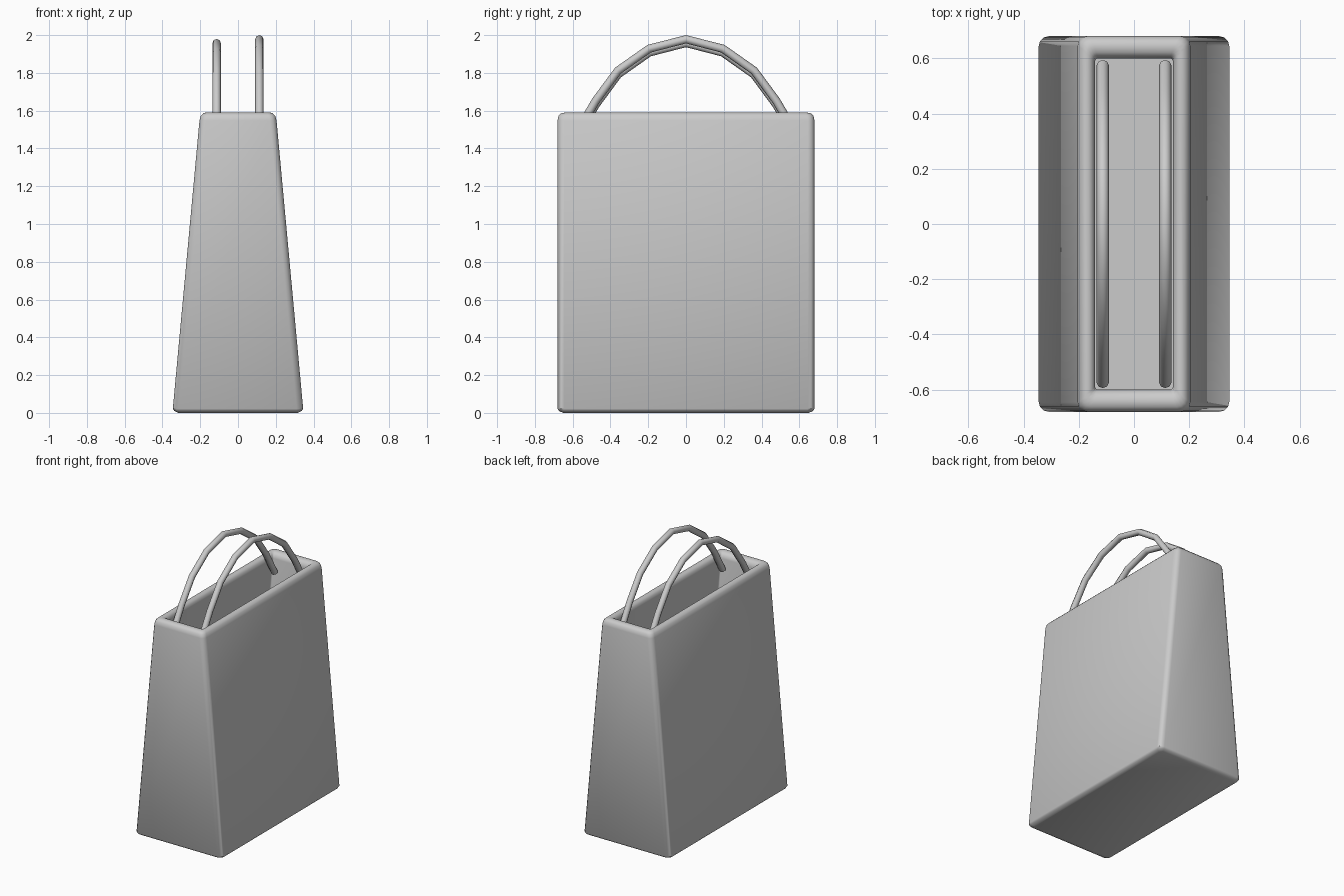
import bpy, bmesh, math

if "Cube" in bpy.data.objects:
    bpy.data.objects.remove(bpy.data.objects["Cube"])


def rounded_ring(bm, hx, hy, r, z, seg=3):
    """Ring of vertices: rectangle with rounded corners."""
    ring = []
    for i, (sx, sy) in enumerate([(1, 1), (-1, 1), (-1, -1), (1, -1)]):
        for k in range(seg + 1):
            a = math.pi / 2 * (i + k / seg)
            ring.append(bm.verts.new((sx * (hx - r) + r * math.cos(a),
                                      sy * (hy - r) + r * math.sin(a), z)))
    return ring


def shade(obj, angle=40):
    bpy.ops.object.select_all(action='DESELECT')
    obj.select_set(True)
    bpy.context.view_layer.objects.active = obj
    bpy.ops.object.shade_smooth_by_angle(angle=math.radians(angle))


# Tapered hollow bag: outside wall, rolled rim, inside wall, floor
profile = [  # half x, half y, corner radius, z
    (0.315, 0.650, 0.020, 0.005),
    (0.337, 0.672, 0.030, 0.010),
    (0.345, 0.680, 0.035, 0.022),
    (0.204, 0.680, 0.035, 1.548),
    (0.197, 0.675, 0.034, 1.573),
    (0.184, 0.662, 0.030, 1.586),
    (0.170, 0.642, 0.025, 1.590),
    (0.156, 0.622, 0.018, 1.585),
    (0.145, 0.606, 0.012, 1.572),
    (0.141, 0.600, 0.010, 1.548),
    (0.270, 0.600, 0.010, 0.090),
]
bm = bmesh.new()
rings = [rounded_ring(bm, *p) for p in profile]
for lo, hi in zip(rings, rings[1:]):
    n = len(lo)
    for i in range(n):
        j = (i + 1) % n
        bm.faces.new((lo[i], lo[j], hi[j], hi[i]))
bm.faces.new(rings[0][::-1])
bm.faces.new(rings[-1])
for v in rings[0]:
    v.co.z = 0
bmesh.ops.recalc_face_normals(bm, faces=bm.faces)
mesh = bpy.data.meshes.new("bag_body")
bm.to_mesh(mesh)
bm.free()
bag = bpy.data.objects.new("bag_body", mesh)
bpy.context.collection.objects.link(bag)
shade(bag)

# Two faceted arched handles ending inside the rim
half = [(0.0, 1.978), (0.195, 1.928), (0.36, 1.812), (0.478, 1.652), (0.575, 1.485)]
arch = [(-y, z) for y, z in half[:0:-1]] + half
for name, x, drop in (("handle_left", -0.113, 0.02), ("handle_right", 0.113, 0.0)):
    curve = bpy.data.curves.new(name, 'CURVE')
    curve.dimensions = '3D'
    curve.bevel_depth = 0.022
    curve.bevel_resolution = 2
    curve.use_fill_caps = True
    spline = curve.splines.new('POLY')
    spline.points.add(len(arch) - 1)
    for pt, (y, z) in zip(spline.points, arch):
        pt.co = (x, y, z - drop, 1)
    handle = bpy.data.objects.new(name, curve)
    bpy.context.collection.objects.link(handle)
    bpy.ops.object.select_all(action='DESELECT')
    handle.select_set(True)
    bpy.context.view_layer.objects.active = handle
    bpy.ops.object.convert(target='MESH')
    shade(bpy.context.view_layer.objects.active, 50)
